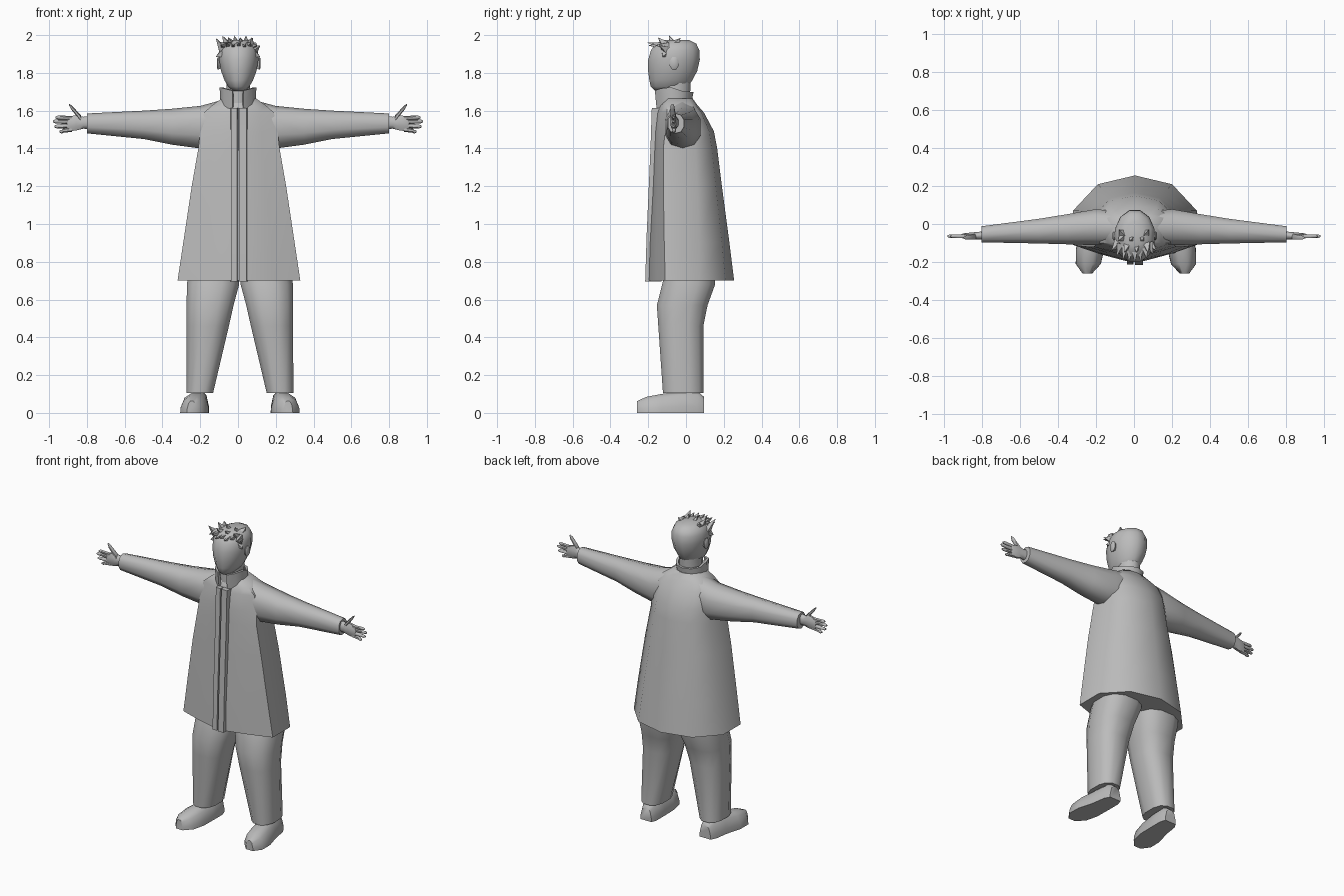
import bpy, bmesh, math
from mathutils import Vector

grey = bpy.data.materials.new("plain_grey")
grey.diffuse_color = (0.5, 0.5, 0.5, 1)


def finish(name, bm, angle=45):
    bmesh.ops.recalc_face_normals(bm, faces=bm.faces)
    me = bpy.data.meshes.new(name)
    bm.to_mesh(me)
    bm.free()
    ob = bpy.data.objects.new(name, me)
    bpy.context.collection.objects.link(ob)
    me.materials.append(grey)
    bpy.ops.object.select_all(action='DESELECT')
    ob.select_set(True)
    bpy.context.view_layer.objects.active = ob
    bpy.ops.object.shade_smooth_by_angle(angle=math.radians(angle))
    return ob


def loft(bm, rings, caps=True):
    """Skin a list of equal-length closed rings."""
    vs = [[bm.verts.new(p) for p in r] for r in rings]
    n = len(vs[0])
    for a, b in zip(vs, vs[1:]):
        for i in range(n):
            j = (i + 1) % n
            bm.faces.new((a[i], a[j], b[j], b[i]))
    if caps:
        bm.faces.new(vs[0])
        bm.faces.new(vs[-1])


def oval(n, power=1.0):
    """Unit oval; power below 1 makes it squarer."""
    for i in range(n):
        t = 2 * math.pi * (i + 0.5) / n
        c, s = math.cos(t), math.sin(t)
        yield (math.copysign(abs(c) ** power, c), math.copysign(abs(s) ** power, s))


def ring_z(z, x0, x1, y0, y1, n=12, power=1.0):
    return [((x0 + x1) / 2 + (x1 - x0) / 2 * c, (y0 + y1) / 2 + (y1 - y0) / 2 * s, z)
            for c, s in oval(n, power)]


def ring_x(x, y0, y1, z0, z1, n=10, power=1.0):
    return [(x, (y0 + y1) / 2 + (y1 - y0) / 2 * c, (z0 + z1) / 2 + (z1 - z0) / 2 * s)
            for c, s in oval(n, power)]


# Coat body: z, half width, front, side front, side back, back
def coat_ring(z, w, f, s1, s2, b):
    half = [(0.14 * w, f), (0.58 * w, f * 0.55 + s1 * 0.45), (w, s1), (w, s2),
            (0.6 * w, b - 0.25 * (b - s2))]
    pts = half + [(0, b)] + [(-x, y) for x, y in reversed(half)]
    return [(x + 0.005, y, z) for x, y in pts]


bm = bmesh.new()
loft(bm, [coat_ring(*r) for r in (
    (0.70, 0.325, -0.195, -0.11, 0.07, 0.255),
    (0.90, 0.295, -0.190, -0.115, 0.07, 0.23),
    (1.20, 0.250, -0.175, -0.12, 0.06, 0.19),
    (1.40, 0.215, -0.168, -0.12, 0.05, 0.165),
    (1.49, 0.205, -0.165, -0.11, 0.05, 0.148),
    (1.59, 0.185, -0.155, -0.10, 0.04, 0.095),
    (1.63, 0.140, -0.145, -0.10, 0.03, 0.06),
    (1.665, 0.090, -0.120, -0.09, 0.01, 0.035))])
finish("coat", bm, 50)

# Two overlapping front strips with a narrow groove between them
bm = bmesh.new()
for x0, x1, d in ((-0.036, -0.004, 0.0), (0.006, 0.046, -0.003)):
    loft(bm, [[(x0, f + d, z), (x1, f + d, z), (x1 + 0.006, -0.13, z), (x0 - 0.006, -0.13, z)]
              for z, f in ((0.695, -0.213), (0.95, -0.205), (1.4, -0.185), (1.615, -0.178))])
finish("coat_placket", bm, 30)

# Standing collar, open at the front
bm = bmesh.new()
outer, inner = [], []
N = 10
for i in range(N + 1):
    t = math.radians(-72 + 324 * i / N)
    front = max(0, -math.sin(t))
    c, s = math.cos(t), math.sin(t)
    top = 1.70 + 0.03 * max(0, 1 - abs(s + 0.3) * 1.2)
    bot = 1.645 - 0.04 * front
    outer.append([(0.095 * c, -0.065 + 0.095 * s, bot), (0.098 * c, -0.065 + 0.105 * s, top),
                  (0.082 * c, -0.065 + 0.09 * s, top), (0.078 * c, -0.065 + 0.08 * s, bot)])
loft(bm, outer)
finish("collar", bm, 40)

# Neck
bm = bmesh.new()
loft(bm, [ring_z(1.62, -0.07, 0.07, -0.14, 0.02),
          ring_z(1.70, -0.062, 0.066, -0.14, 0.025),
          ring_z(1.78, -0.062, 0.066, -0.14, 0.03)])
finish("neck", bm)

# Head
bm = bmesh.new()
loft(bm, [ring_z(z, 0.004 - w, 0.004 + w, f, b, 12) for z, f, b, w in (
    (1.705, -0.165, -0.03, 0.035), (1.728, -0.19, 0.015, 0.058), (1.76, -0.198, 0.037, 0.078),
    (1.81, -0.205, 0.064, 0.097), (1.87, -0.205, 0.078, 0.108), (1.92, -0.19, 0.075, 0.106),
    (1.955, -0.165, 0.058, 0.088), (1.975, -0.12, 0.015, 0.045))])
finish("head", bm, 60)

# Ears
bm = bmesh.new()
for s in (-1, 1):
    loft(bm, [ring_x(0.004 + s * x, -0.06 - r, -0.06 + r * 0.8, 1.85 - r * 1.3, 1.85 + r * 1.3, 8)
              for x, r in ((0.085, 0.018), (0.11, 0.028), (0.116, 0.02))])
finish("ears", bm)


# Hair: a ruffled row of spikes over the forehead and crown
def spike(bm, base, tip, r):
    base, tip = Vector(base), Vector(tip)
    d = (tip - base).normalized()
    u = d.orthogonal().normalized()
    v = d.cross(u)
    b = [bm.verts.new(base + r * (u * math.cos(a) + v * math.sin(a)))
         for a in (0, math.pi / 2, math.pi, 1.5 * math.pi)]
    t = bm.verts.new(tip)
    for i in range(4):
        bm.faces.new((b[i], b[(i + 1) % 4], t))
    bm.faces.new(b[::-1])


bm = bmesh.new()
for i in range(7):
    # forehead fringe
    x = -0.08 + 0.028 * i
    y = -0.165 + 5 * x * x
    spike(bm, (x * 0.9, y + 0.03, 1.945), (x * 1.15, y - 0.04, 1.945 + 0.015 * (i % 2)), 0.024)
for i in range(6):
    # upright crown tufts
    x = -0.07 + 0.03 * i
    spike(bm, (x * 0.85, -0.07 - 0.04 * (i % 2), 1.95),
          (x * 1.05 - 0.01, -0.09 - 0.06 * (i % 2), 1.998 - 0.01 * (i % 2)), 0.026)
for s in (-1, 1):
    # side tufts
    spike(bm, (s * 0.08, -0.1, 1.92), (s * 0.118, -0.14, 1.965 - 0.02 * s), 0.03)
    spike(bm, (s * 0.085, -0.11, 1.90), (s * 0.118, -0.12, 1.885), 0.026)
    spike(bm, (s * 0.06, -0.05, 1.955), (s * 0.08, -0.03, 1.985), 0.025)
finish("hair", bm, 20)

for s, side in ((-1, "right"), (1, "left")):
    # Sleeve
    bm = bmesh.new()
    loft(bm, [ring_x(s * x, y0, y1, z0, z1, 10, 0.85) for x, y0, y1, z0, z1 in (
        (0.09, -0.11, 0.07, 1.40, 1.655), (0.20, -0.115, 0.082, 1.40, 1.625),
        (0.35, -0.11, 0.055, 1.42, 1.61), (0.50, -0.105, 0.03, 1.45, 1.60),
        (0.80, -0.098, -0.010, 1.48, 1.585))])
    finish(side + "_sleeve", bm, 50)

    # Hand: wrist and palm, four fingers, raised thumb
    bm = bmesh.new()
    loft(bm, [ring_x(s * x, y0, y1, z0, z1, 8) for x, y0, y1, z0, z1 in (
        (0.78, -0.085, -0.035, 1.50, 1.575), (0.82, -0.082, -0.04, 1.502, 1.57),
        (0.855, -0.083, -0.043, 1.492, 1.58), (0.895, -0.078, -0.048, 1.488, 1.572),
        (0.905, -0.074, -0.052, 1.492, 1.566))])
    for z0, z1, tip in ((1.560, 1.564, 0.965), (1.540, 1.543, 0.98),
                        (1.520, 1.516, 0.972), (1.500, 1.489, 0.945)):
        loft(bm, [ring_x(s * x, -0.064 - r, -0.064 + r, z - r, z + r, 6) for x, z, r in (
            (0.88, z0, 0.012), (0.925, (z0 + z1) / 2, 0.0115),
            (tip - 0.012, z1, 0.010), (tip, z1, 0.005))])
    loft(bm, [ring_x(s * x, y - r, y + r, z - r, z + r, 6) for x, y, z, r in (
        (0.83, -0.066, 1.555, 0.018), (0.86, -0.07, 1.592, 0.014),
        (0.882, -0.072, 1.617, 0.012), (0.894, -0.072, 1.632, 0.005))])
    finish(side + "_hand", bm, 60)

    # Trouser leg
    bm = bmesh.new()
    rings = []
    for z, xi, xo, y0, y1 in ((0.105, 0.14, 0.285, -0.125, 0.095), (0.46, 0.055, 0.285, -0.15, 0.095),
                              (0.57, 0.03, 0.285, -0.158, 0.118), (0.68, 0.0, 0.285, -0.13, 0.158),
                              (0.76, 0.0, 0.27, -0.11, 0.16)):
        a, b = sorted((0.01 + s * xi, 0.01 + s * xo))
        rings.append(ring_z(z, a, b, y0, y1, 12, 0.8))
    loft(bm, rings)
    finish(side + "_trouser_leg", bm, 50)

    # Shoe, flat sole and sloping sides
    bm = bmesh.new()
    rings = []
    for y, cx, w, h in ((0.095, 0.215, 0.04, 0.085), (0.06, 0.218, 0.055, 0.115),
                        (-0.03, 0.225, 0.062, 0.115), (-0.13, 0.24, 0.075, 0.1),
                        (-0.21, 0.25, 0.066, 0.085), (-0.26, 0.255, 0.025, 0.062)):
        rings.append([(0.01 + s * (cx + k * w), y, h * q) for k, q in (
            (-1, 0), (1, 0), (0.98, 0.3), (0.7, 0.8), (0.3, 1), (-0.35, 1), (-0.75, 0.8), (-0.98, 0.3))])
    loft(bm, rings)
    finish(side + "_shoe", bm, 50)
